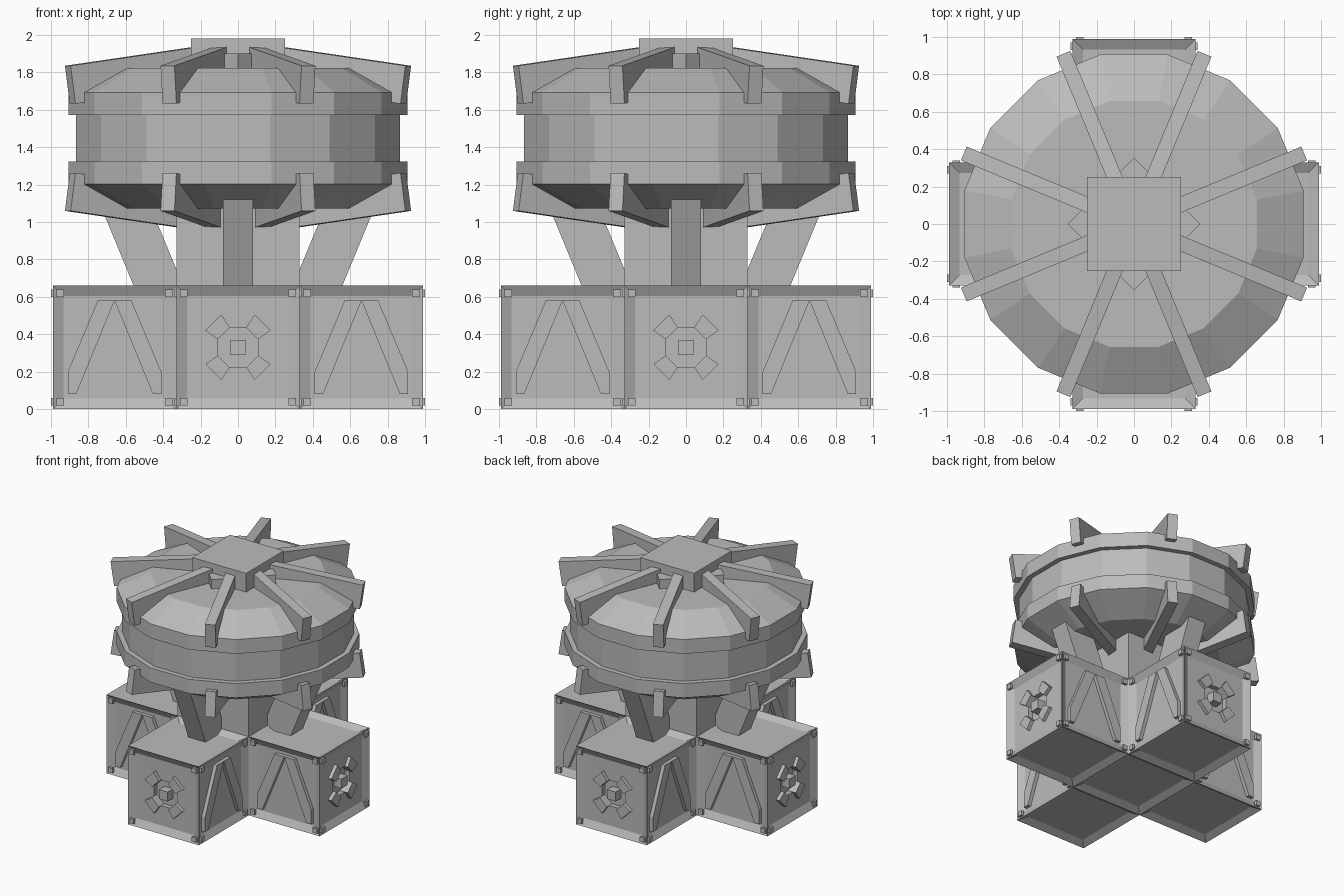
import bpy, bmesh, math
from mathutils import Matrix, Vector

cube = bpy.data.objects.get("Cube")
if cube:
    bpy.data.objects.remove(cube)

grey = bpy.data.materials.new("plain_grey")
grey.use_nodes = True
grey.diffuse_color = (0.5, 0.5, 0.5, 1)
grey.node_tree.nodes["Principled BSDF"].inputs["Base Color"].default_value = (0.5, 0.5, 0.5, 1)

S = 0.66          # crate edge
H = S / 2
FRAME = 0.08      # frame width
DEPTH = 0.03      # panel recess


def finish(name, bm, matrix=Matrix()):
    bmesh.ops.recalc_face_normals(bm, faces=bm.faces)
    mesh = bpy.data.meshes.new(name)
    bm.to_mesh(mesh)
    bm.free()
    mesh.materials.append(grey)
    obj = bpy.data.objects.new(name, mesh)
    obj.matrix_world = matrix
    bpy.context.collection.objects.link(obj)
    return obj


def prism(name, points, near, far, matrix=Matrix()):
    """Outline in local x, z extruded along local y."""
    bm = bmesh.new()
    face = bm.faces.new([bm.verts.new((x, near, z)) for x, z in points])
    new = bmesh.ops.extrude_face_region(bm, geom=[face])["geom"]
    bmesh.ops.translate(bm, vec=(0, far - near, 0),
                        verts=[v for v in new if isinstance(v, bmesh.types.BMVert)])
    return finish(name, bm, matrix)


def rect(cx, cz, half):
    return [(cx - half, cz - half), (cx + half, cz - half),
            (cx + half, cz + half), (cx - half, cz + half)]


def box(name, size, matrix):
    bm = bmesh.new()
    bmesh.ops.create_cube(bm, size=1)
    bmesh.ops.scale(bm, vec=size, verts=bm.verts)
    return finish(name, bm, matrix)


def crate(name, matrix, keep):
    """Cube whose faces are framed recesses, where keep(normal) is true."""
    bm = bmesh.new()
    bmesh.ops.create_cube(bm, size=S)
    bm.normal_update()
    faces = [f for f in bm.faces if keep(f.normal)]
    bmesh.ops.inset_individual(bm, faces=faces, thickness=FRAME, depth=-DEPTH)
    return finish(name, bm, matrix)


def turn(angle):
    return Matrix.Rotation(angle, 4, 'Z')


# Centre crate and column
crate("centre_crate", Matrix.Translation((0, 0, H)), lambda n: n.z < -0.5)
box("column", (S, S, 0.55), Matrix.Translation((0, 0, 0.9)))

octagon = [(0.116 * math.cos(math.pi * (k + 0.5) / 4),
            0.116 * math.sin(math.pi * (k + 0.5) / 4)) for k in range(8)]
P = H - FRAME
brace = [(-P, -P), (-0.205, -P), (0, P), (-0.09, P), (-P, -0.13)]

# Four outer crates, each with its details and leaning strut
for side, angle in (("front", 0), ("left", 90), ("back", 180), ("right", 270)):
    base = turn(math.radians(angle)) @ Matrix.Translation((0, -S, H))
    body = crate(side + "_crate", base, lambda n: n.y < 0.5)

    # Octagonal well in the end panel
    cutter = prism(side + "_well_cutter", octagon, -H - 0.02, -H + 0.07, base)
    cutter.hide_render = True
    cutter.hide_viewport = True
    cutter.display_type = 'WIRE'
    cut = body.modifiers.new("well", 'BOOLEAN')
    cut.operation = 'DIFFERENCE'
    cut.solver = 'EXACT'
    cut.object = cutter

    # Hatch lugs around the well and its hub
    for k in range(4):
        spin = Matrix.Rotation(math.radians(45 + 90 * k), 4, 'Y')
        lug = [(0.107, -0.045), (0.187, -0.06), (0.187, 0.06), (0.107, 0.045)]
        prism(side + "_hatch_lug", lug, -H, -H + 0.04, base @ spin)
    prism(side + "_hatch_hub", rect(0, 0, 0.04), -H, -H + 0.08, base)

    # Corner tabs on the three outward walls, braces on the two flanks
    for wall in (-90, 0, 90):
        frame = base @ turn(math.radians(wall))
        for sx in (-1, 1):
            for sz in (-1, 1):
                prism(side + "_corner_tab", rect(sx * 0.29, sz * 0.29, 0.02),
                      -H - 0.01, -H + 0.01, frame)
            if wall:
                prism(side + "_brace", [(sx * x, z) for x, z in brace],
                      -H, -H + DEPTH + 0.005, frame)

    # Strut from crate lid into the drum
    strut = [(0.26, 0.58), (0.525, 0.58), (0.765, 1.16), (0.50, 1.16)]
    prism(side + "_strut", strut, -0.08, 0.08, turn(math.radians(angle - 90)))

# Faceted drum, mirrored about its middle
MID = 1.4475
half = [(0.67, 0.375), (0.924, 0.245), (0.924, 0.125), (0.882, 0.125)]
rings = half + [(r, -h) for r, h in reversed(half)]
bm = bmesh.new()
loops = []
for r, h in rings:
    loops.append([bm.verts.new((r * math.cos((k + 0.5) * math.pi / 8),
                                r * math.sin((k + 0.5) * math.pi / 8), MID + h))
                  for k in range(16)])
for a, b in zip(loops, loops[1:]):
    for k in range(16):
        n = (k + 1) % 16
        bm.faces.new((a[k], a[n], b[n], b[k]))
bm.faces.new(loops[0])
bm.faces.new(loops[-1])
finish("drum", bm)

# Radial ribs above and below the drum
rib = [(0.05, 0.515), (0.985, 0.388), (0.957, 0.185), (0.05, 0.30)]
for k in range(8):
    for name, sign in (("upper_rib", 1), ("lower_rib", -1)):
        prism(name, [(x, MID + sign * h) for x, h in rib], -0.04, 0.04,
              turn(math.radians(22.5 + 45 * k)))

# Cap block and the turned block beneath it
box("cap_block", (0.5, 0.5, 0.18), Matrix.Translation((0, 0, 1.89)))
box("turned_block", (0.5, 0.5, 0.10), Matrix.Translation((0, 0, 1.85)) @ turn(math.pi / 4))
